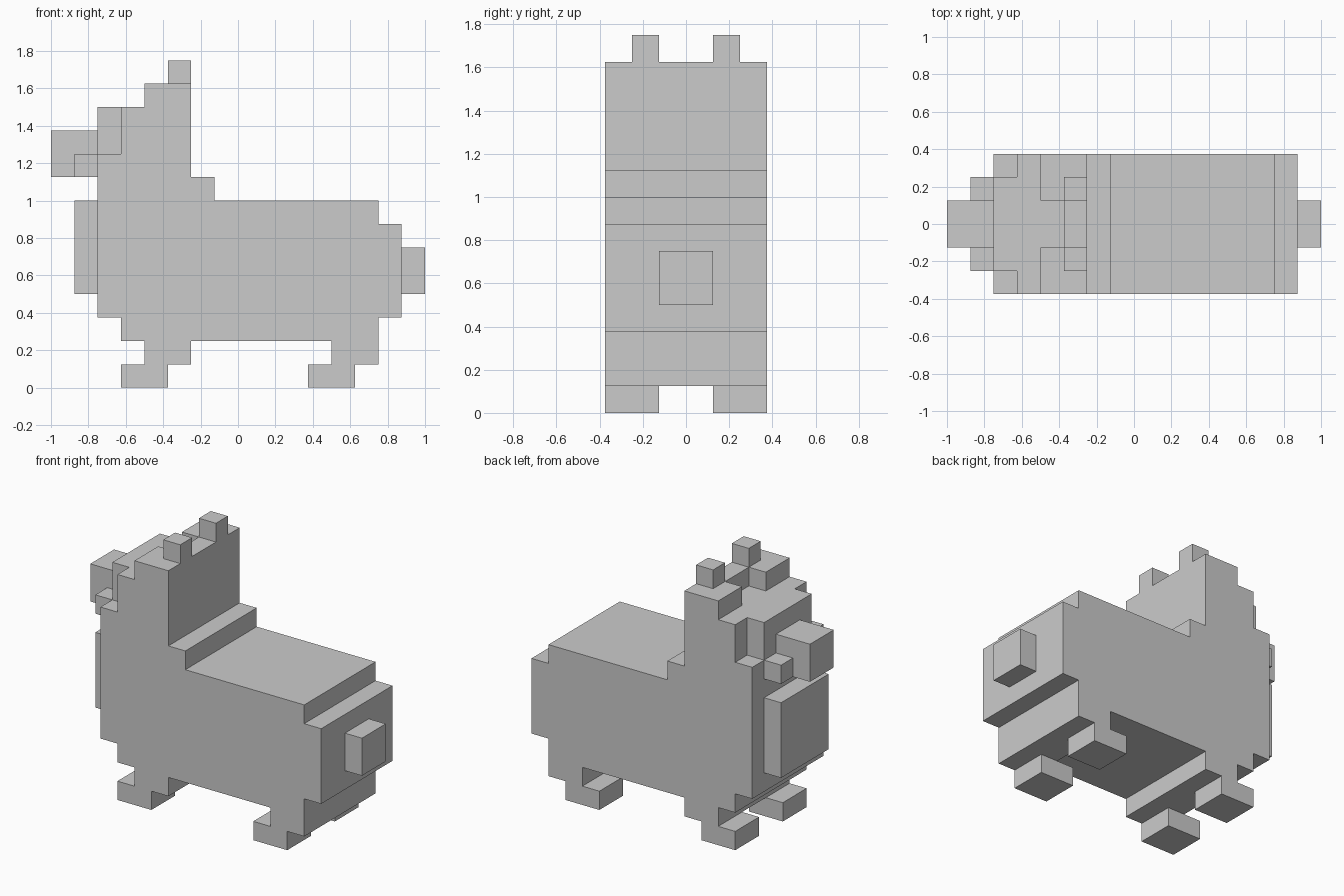
import bpy
import bmesh

if "Cube" in bpy.data.objects:
    bpy.data.objects.remove(bpy.data.objects["Cube"])

U = 0.125  # one block


def add_object(name, bm):
    bmesh.ops.recalc_face_normals(bm, faces=bm.faces)
    mesh = bpy.data.meshes.new(name)
    bm.to_mesh(mesh)
    bm.free()
    obj = bpy.data.objects.new(name, mesh)
    bpy.context.collection.objects.link(obj)
    return obj


def extrude_profile(name, points, half_width):
    """Side profile in blocks (x, z), extruded across y."""
    bm = bmesh.new()
    verts = [bm.verts.new((x * U, -half_width * U, z * U)) for x, z in points]
    face = bm.faces.new(verts)
    new = bmesh.ops.extrude_face_region(bm, geom=[face])["geom"]
    moved = [g for g in new if isinstance(g, bmesh.types.BMVert)]
    bmesh.ops.translate(bm, verts=moved, vec=(0, 2 * half_width * U, 0))
    return add_object(name, bm)


def box(name, x, y, z):
    """Box from ranges given in blocks."""
    bm = bmesh.new()
    bmesh.ops.create_cube(bm, size=1)
    for v in bm.verts:
        for i, (lo, hi) in enumerate((x, y, z)):
            v.co[i] = (hi if v.co[i] > 0 else lo) * U
    return add_object(name, bm)


# Body, neck, head and upper legs share one full-width stepped profile
extrude_profile("body", [
    (-6, 3), (-5, 3), (-5, 2), (-4, 2), (-4, 1), (-2, 1), (-2, 2),
    (4, 2), (4, 1), (6, 1), (6, 3), (7, 3), (7, 7), (6, 7), (6, 8),
    (-1, 8), (-1, 9), (-2, 9), (-2, 13), (-3, 13), (-3, 12),
    (-5, 12), (-5, 10), (-6, 10)], 3)

# Face and chest
box("forehead", (-6, -5), (-2, 2), (10, 12))
box("jowls", (-7, -6), (-2, 2), (9, 10))
extrude_profile("muzzle", [(-8, 9), (-7, 9), (-7, 10), (-6, 10),
                           (-6, 11), (-8, 11)], 1)
box("chest", (-7, -6), (-2, 2), (4, 8))

# Tail
box("tail", (7, 8), (-1, 1), (4, 6))

# Mirrored ears and feet
for side, s in (("right", -1), ("left", 1)):
    def span(a, b):
        return tuple(sorted((s * a, s * b)))
    box(f"{side}_ear", (-4, -3), span(1, 3), (12, 13))
    box(f"{side}_ear_tip", (-3, -2), span(1, 2), (13, 14))
    box(f"{side}_front_foot", (-5, -3), span(1, 3), (0, 1))
    box(f"{side}_back_foot", (3, 5), span(1, 3), (0, 1))
